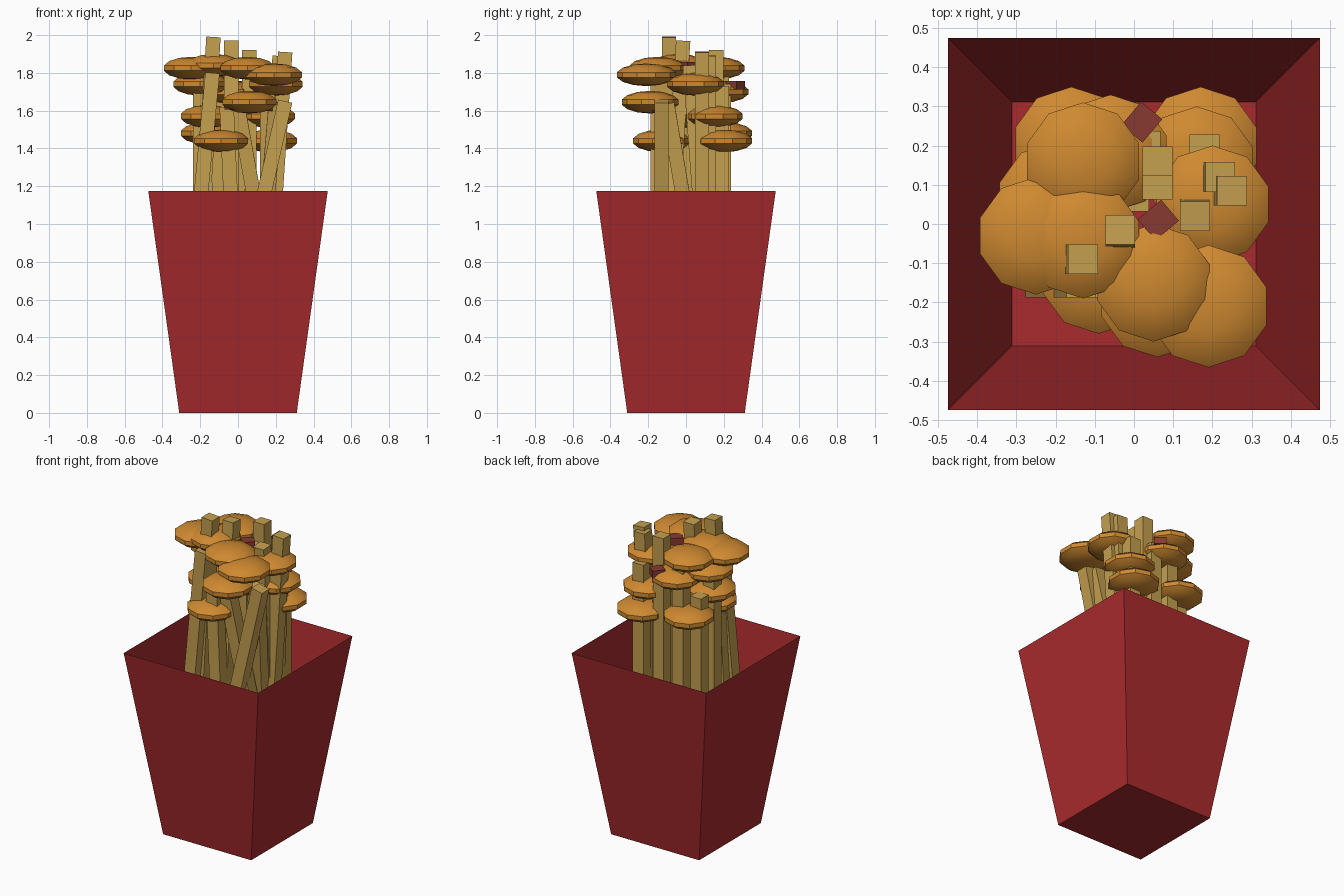
import bpy, bmesh, math
from mathutils import Vector, Matrix

cube = bpy.data.objects.get("Cube")
if cube:
    bpy.data.objects.remove(cube, do_unlink=True)


def material(name, rgb):
    m = bpy.data.materials.new(name)
    m.use_nodes = True
    m.diffuse_color = (*rgb, 1)
    m.node_tree.nodes["Principled BSDF"].inputs["Base Color"].default_value = (*rgb, 1)
    return m


RED = material("cup red", (0.40, 0.024, 0.026))
POTATO = material("fried potato", (0.56, 0.35, 0.08))
SAUCE = material("orange sauce", (0.62, 0.25, 0.03))
MEAT = material("brown meat", (0.24, 0.042, 0.03))


def finish(bm, name, mat):
    mesh = bpy.data.meshes.new(name)
    bm.to_mesh(mesh)
    bm.free()
    mesh.materials.append(mat)
    ob = bpy.data.objects.new(name, mesh)
    bpy.context.collection.objects.link(ob)
    return ob


# Open tapered cup with a square floor
bm = bmesh.new()
bmesh.ops.create_cube(bm, size=2)
for v in bm.verts:
    top = v.co.z > 0
    half = 0.475 if top else 0.311
    v.co = (v.co.x * half, v.co.y * half, 1.175 if top else 0)
lid = [f for f in bm.faces if f.normal.z > 0.9 or f.calc_center_median().z > 1.1]
bmesh.ops.delete(bm, geom=lid, context='FACES_ONLY')
finish(bm, "cup", RED)


# Fries: tip position, then how far the stick shifts by the cup rim
RIM, FOOT, WIDTH = 1.17, 0.7, 0.076


def fry(x, y, z, dx=0, dy=0):
    tip = Vector((x, y, z))
    axis = Vector((-dx, -dy, z - RIM)).normalized()
    length = (z - FOOT) / axis.z
    bm = bmesh.new()
    bmesh.ops.create_cube(bm, size=1)
    tilt = Vector((0, 0, 1)).rotation_difference(axis).to_matrix().to_4x4()
    bm.transform(Matrix.Translation(tip - axis * length / 2) @ tilt
                 @ Matrix.Diagonal((WIDTH, WIDTH, length, 1)))
    finish(bm, "fry", POTATO)


for f in [(-.13, -.09, 1.99, -.05), (-.135, -.15, 1.80, -.06),
          (-.035, -.015, 1.97, 0, -.05), (.06, .16, 1.92),
          (.25, .085, 1.91, -.05), (.22, .12, 1.89, -.03),
          (.155, .02, 1.84, 0, .05), (.06, .1, 1.8),
          (.25, -.13, 1.65, -.11), (.2, -.1, 1.64, -.04, .08),
          (0, -.12, 1.62, .08, .03), (-.06, -.15, 1.62, .02),
          (-.1, .19, 1.8), (.03, .2, 1.74), (.18, .19, 1.73),
          (-.2, .15, 1.6), (-.2, .02, 1.72), (0, .07, 1.7)]:
    fry(*f)


# Flattened blobs of sauce resting on the fries
def blob(x, y, z, r=0.154):
    bm = bmesh.new()
    bmesh.ops.create_uvsphere(bm, u_segments=10, v_segments=7, radius=1)
    bm.transform(Matrix.Translation((x, y, z)) @ Matrix.Diagonal((r, r, 0.06, 1)))
    ob = finish(bm, "sauce_blob", SAUCE)
    bpy.ops.object.select_all(action='DESELECT')
    ob.select_set(True)
    bpy.context.view_layer.objects.active = ob
    bpy.ops.object.shade_smooth_by_angle(angle=math.radians(30))


for b in [(-.25, -.03, 1.825), (-.13, -.04, 1.84), (.05, -.15, 1.825),
          (-.13, .16, 1.825), (.19, -.21, 1.79, .16), (.2, .05, 1.74),
          (-.2, .06, 1.74), (-.06, .18, 1.70), (.06, -.19, 1.645),
          (.16, .15, 1.57), (-.16, -.02, 1.57), (-.16, .2, 1.48),
          (-.09, -.13, 1.44), (.17, .2, 1.44)]:
    blob(*b)

# Small chunks of meat
for x, y, z, turn in [(.062, .01, 1.835, 40), (.02, .26, 1.735, 50),
                      (.13, -.15, 1.62, 40), (-.02, -.22, 1.63, 45)]:
    bm = bmesh.new()
    bmesh.ops.create_cube(bm, size=1)
    bm.transform(Matrix.Translation((x, y, z))
                 @ Matrix.Rotation(math.radians(turn), 4, 'Z')
                 @ Matrix.Diagonal((0.078, 0.07, 0.045, 1)))
    finish(bm, "meat_chunk", MEAT)
